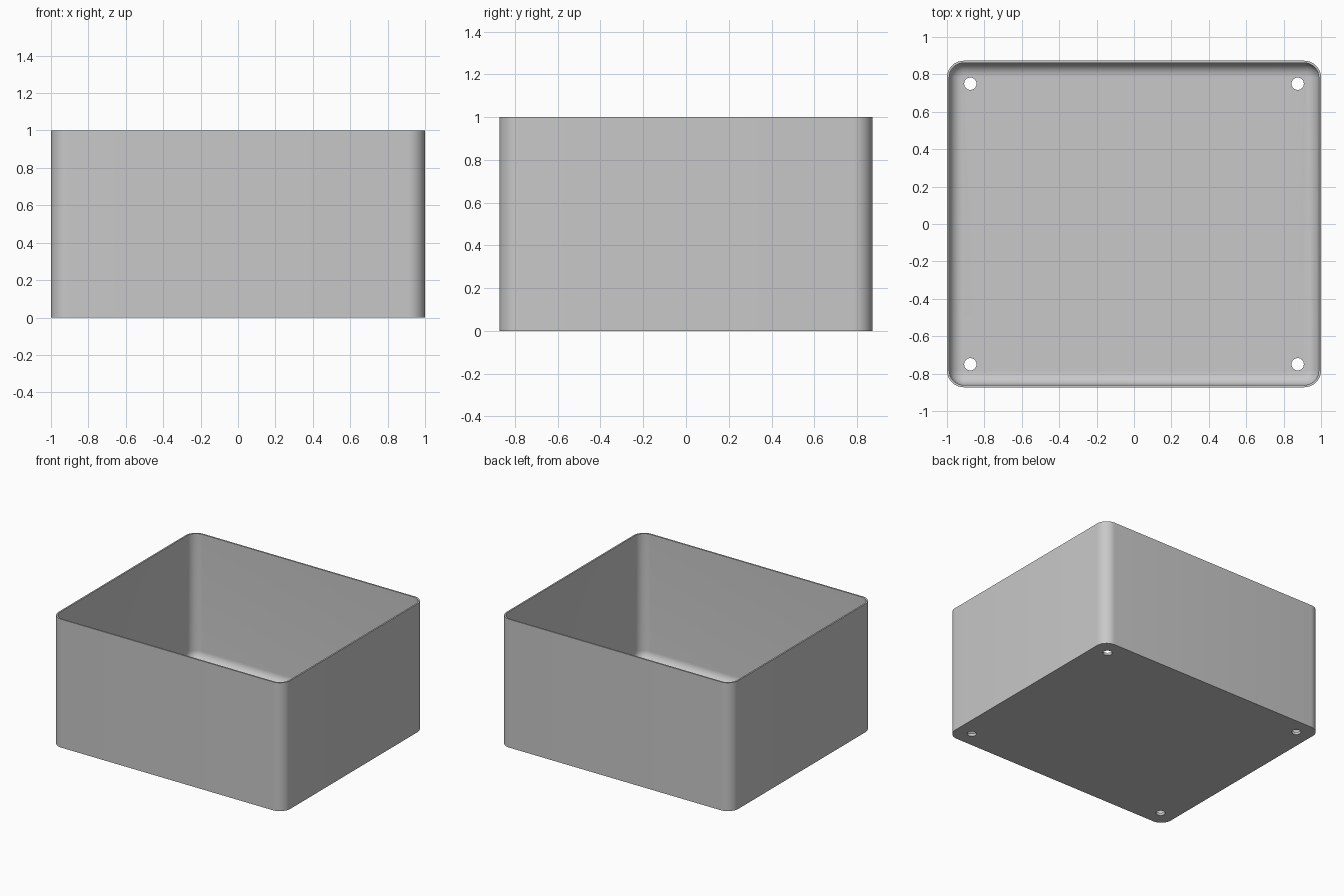
import bpy
import bmesh
from math import sin, cos, pi, radians

HALF_X, HALF_Y, HEIGHT = 1.0, 0.873, 1.0
CORNER, WALL, FLOOR, FILLET = 0.09, 0.012, 0.02, 0.07
STEPS = 10

cube = bpy.data.objects.get("Cube")
if cube:
    bpy.data.objects.remove(cube, do_unlink=True)

grey = bpy.data.materials.new("plain_grey")
grey.use_nodes = True
colour = (0.58, 0.58, 0.58, 1)
grey.diffuse_color = colour
grey.node_tree.nodes["Principled BSDF"].inputs["Base Color"].default_value = colour


def rounded_ring(bm, inset, z):
    """Loop of vertices round a rounded rectangle, inset from the outside."""
    r = CORNER - inset
    ring = []
    for quarter, (sx, sy) in enumerate([(1, 1), (-1, 1), (-1, -1), (1, -1)]):
        for i in range(STEPS + 1):
            a = (quarter + i / STEPS) * pi / 2
            ring.append(bm.verts.new((sx * (HALF_X - CORNER) + r * cos(a),
                                      sy * (HALF_Y - CORNER) + r * sin(a), z)))
    return ring


# Open tray: outer wall, rim, inner wall and filleted floor
bm = bmesh.new()
levels = [(0, 0), (0, HEIGHT), (WALL, HEIGHT)]
for i in range(STEPS + 1):
    a = i / STEPS * pi / 2
    levels.append((WALL + FILLET * (1 - cos(a)), FLOOR + FILLET * (1 - sin(a))))
rings = [rounded_ring(bm, inset, z) for inset, z in levels]
for low, high in zip(rings, rings[1:]):
    for i in range(len(low)):
        j = (i + 1) % len(low)
        bm.faces.new((low[i], low[j], high[j], high[i]))
bm.faces.new(rings[0][::-1])
bm.faces.new(rings[-1])
bmesh.ops.recalc_face_normals(bm, faces=bm.faces)
mesh = bpy.data.meshes.new("open_box")
bm.to_mesh(mesh)
bm.free()
mesh.materials.append(grey)
box = bpy.data.objects.new("open_box", mesh)
bpy.context.collection.objects.link(box)

# Screw holes through the floor, one near each corner
for sx in (-1, 1):
    for sy in (-1, 1):
        bpy.ops.mesh.primitive_cylinder_add(vertices=32, radius=0.033, depth=0.2,
                                            location=(sx * 0.875, sy * 0.75, 0))
        cutter = bpy.context.object
        cutter.name = "hole_cutter"
        cutter.hide_render = True
        cutter.data.materials.append(grey)
        cut = box.modifiers.new("screw_hole", 'BOOLEAN')
        cut.operation = 'DIFFERENCE'
        cut.solver = 'EXACT'
        cut.object = cutter
        bpy.context.view_layer.objects.active = box
        bpy.ops.object.modifier_apply(modifier=cut.name)
        bpy.data.objects.remove(cutter, do_unlink=True)

bpy.ops.object.select_all(action='DESELECT')
box.select_set(True)
bpy.context.view_layer.objects.active = box
bpy.ops.object.shade_smooth_by_angle(angle=radians(30))
